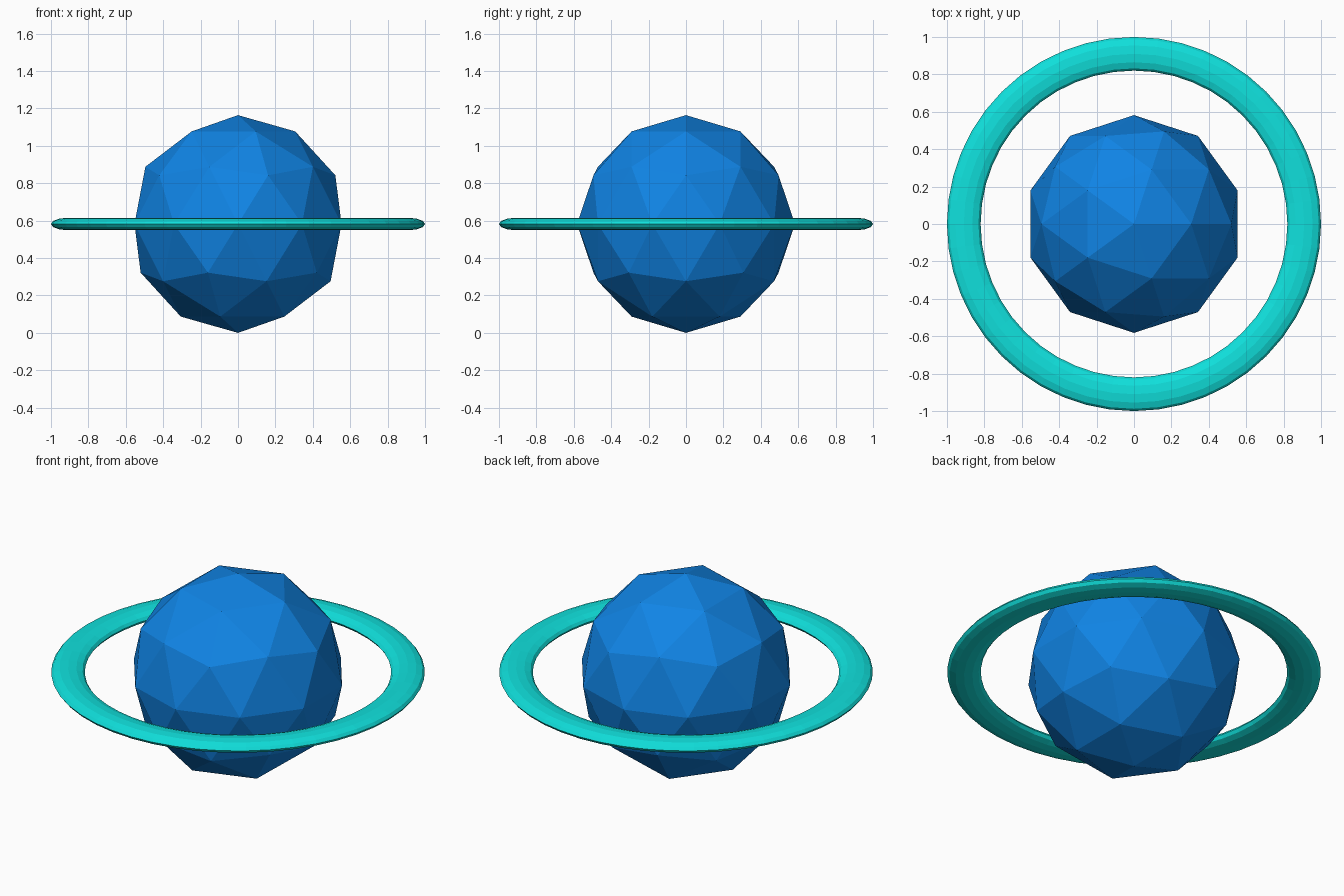
import bpy

if "Cube" in bpy.data.objects:
    bpy.data.objects.remove(bpy.data.objects["Cube"])

CENTRE_Z = 0.582


def paint(obj, name, rgb):
    mat = bpy.data.materials.new(name)
    mat.diffuse_color = (*rgb, 1)
    mat.use_nodes = True
    mat.node_tree.nodes["Principled BSDF"].inputs["Base Color"].default_value = mat.diffuse_color
    obj.data.materials.append(mat)


# Faceted planet ball
bpy.ops.mesh.primitive_ico_sphere_add(subdivisions=2, radius=0.582, location=(0, 0, CENTRE_Z))
planet = bpy.context.object
planet.name = "planet"
paint(planet, "planet_blue", (0.005, 0.23, 0.78))

# Flattened ring around the equator
bpy.ops.mesh.primitive_torus_add(major_segments=48, minor_segments=12,
                                 major_radius=0.91, minor_radius=0.09,
                                 location=(0, 0, CENTRE_Z))
ring = bpy.context.object
ring.name = "planet_ring"
ring.scale.z = 0.37
bpy.ops.object.transform_apply(location=False, rotation=False, scale=True)
paint(ring, "ring_turquoise", (0.005, 0.75, 0.72))
